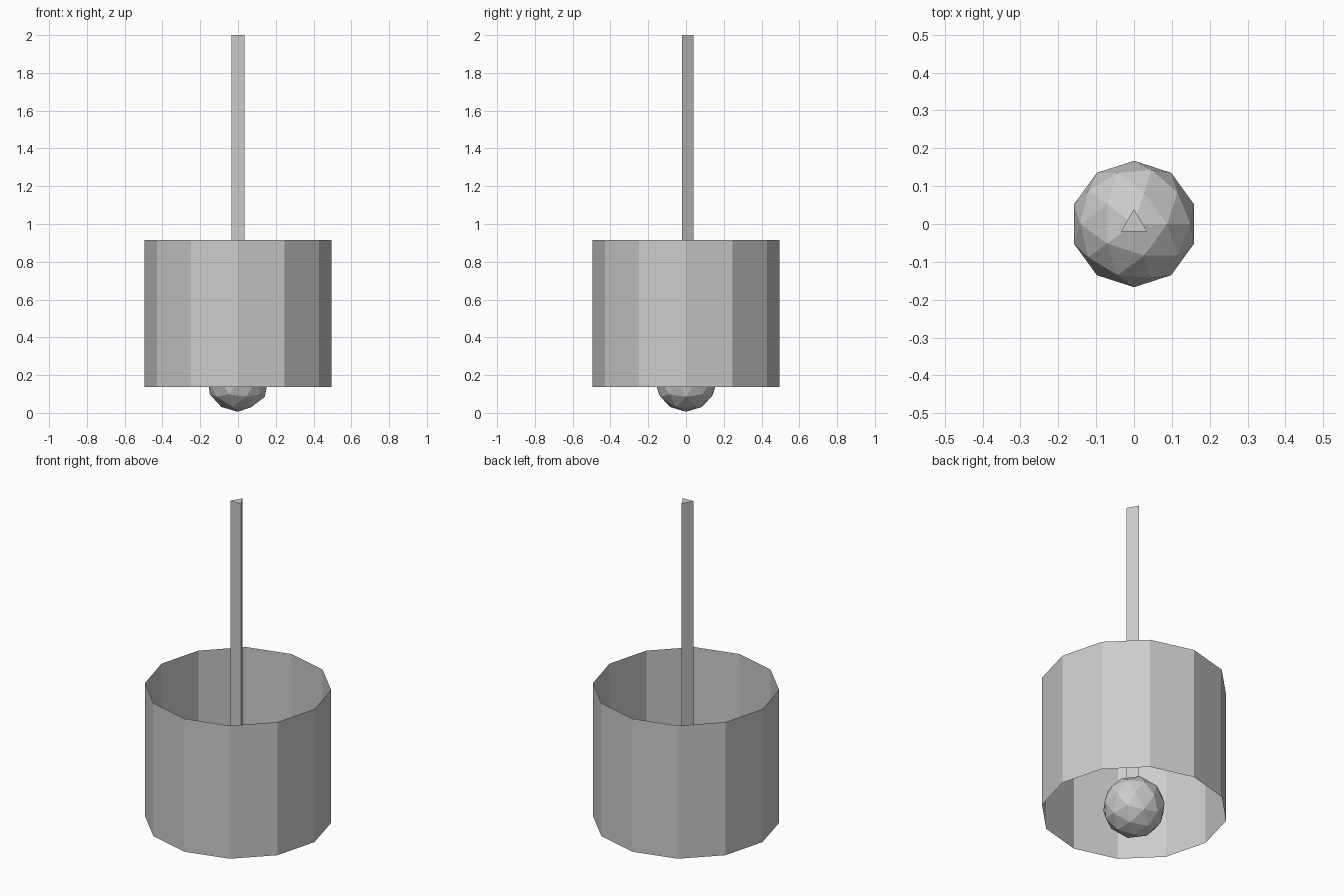
import bpy

if "Cube" in bpy.data.objects:
    bpy.data.objects.remove(bpy.data.objects["Cube"])


def prism(name, sides, radius, bottom, top, caps):
    """Upright flat-sided cylinder between two heights."""
    bpy.ops.mesh.primitive_cylinder_add(
        vertices=sides, radius=radius, depth=top - bottom,
        end_fill_type=caps, location=(0, 0, (bottom + top) / 2))
    bpy.context.object.name = name


# Open twelve-sided lamp shade, a single thin wall
prism("shade", 12, 0.495, 0.138, 0.916, 'NOTHING')

# Triangular hanging cord, running down into the bulb
prism("cord", 3, 0.04, 0.30, 2.0, 'NGON')

# Faceted bulb peeking out below the shade
bulb_radius = 0.167
bpy.ops.mesh.primitive_ico_sphere_add(
    subdivisions=2, radius=bulb_radius, location=(0, 0, bulb_radius + 0.006))
bpy.context.object.name = "bulb"
